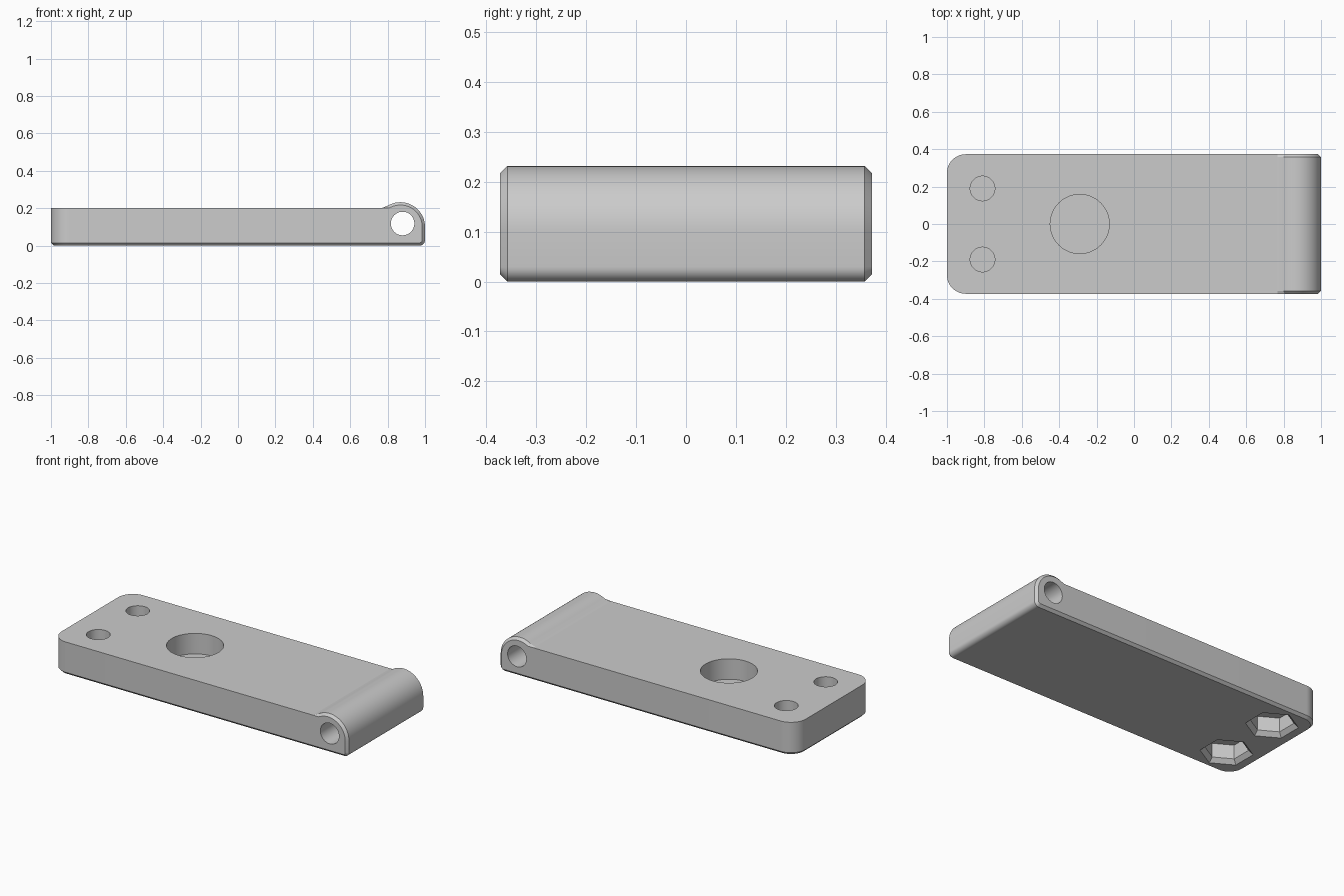
import bpy, bmesh
from math import radians, sin, cos, tau
from mathutils import Matrix

HALF, TOP, SEAM, CHAMFER = 0.373, 0.20, 0.767, 0.015

old = bpy.data.objects.get("Cube")
if old:
    bpy.data.objects.remove(old, do_unlink=True)

grey = bpy.data.materials.new("plain_grey")
grey.use_nodes = True
grey.diffuse_color = (0.6, 0.6, 0.6, 1)
grey.node_tree.nodes["Principled BSDF"].inputs["Base Color"].default_value = (0.6, 0.6, 0.6, 1)


def arc(cx, cy, r, start, end, steps=16):
    angles = [radians(start + (end - start) * i / steps) for i in range(steps + 1)]
    return [(cx + r * cos(a), cy + r * sin(a)) for a in angles]


def loft(name, rings):
    """Solid skinned through matching rings of points."""
    bm = bmesh.new()
    loops = [[bm.verts.new(p) for p in ring] for ring in rings]
    n = len(loops[0])
    for a, b in zip(loops, loops[1:]):
        for i in range(n):
            j = (i + 1) % n
            bm.faces.new((a[i], a[j], b[j], b[i]))
    bm.faces.new(loops[0])
    bm.faces.new(loops[-1])
    bmesh.ops.recalc_face_normals(bm, faces=bm.faces)
    mesh = bpy.data.meshes.new(name)
    bm.to_mesh(mesh)
    bm.free()
    mesh.materials.append(grey)
    obj = bpy.data.objects.new(name, mesh)
    bpy.context.collection.objects.link(obj)
    return obj


def prism(name, x, y, layers, sides, turn=0.0):
    """Upright cutter: layers are (height, radius) pairs."""
    return loft(name, [[(x + r * cos(tau * i / sides + turn), y + r * sin(tau * i / sides + turn), z)
                        for i in range(sides)] for z, r in layers])


def cut(obj, cutter):
    mod = obj.modifiers.new("cut", "BOOLEAN")
    mod.operation, mod.solver, mod.object = "DIFFERENCE", "EXACT", cutter
    bpy.context.view_layer.update()
    graph = bpy.context.evaluated_depsgraph_get()
    mesh = bpy.data.meshes.new_from_object(obj.evaluated_get(graph))
    obj.modifiers.clear()
    obj.data = mesh
    bpy.data.objects.remove(cutter, do_unlink=True)


# Plate: rounded outer corners, chamfered lower edge
def plate_outline(d):
    r, x, y = 0.1, -0.9, HALF - 0.1
    return ([(SEAM, HALF - d)] + arc(x, y, r - d, 90, 180)
            + arc(x, -y, r - d, 180, 270) + [(SEAM, d - HALF)])


plate = loft("plate", [[(x, y, z) for x, y in plate_outline(d)]
                       for z, d in ((0, CHAMFER), (CHAMFER, 0), (TOP, 0))])

# Blind round recess
cut(plate, prism("recess_cutter", -0.29, 0, ((0.075, 0.158), (0.3, 0.158)), 64))

# Screw holes above, flared hexagonal nut pockets below, thin web between
for side in (-1, 1):
    y = 0.19 * side
    cut(plate, prism("screw_cutter", -0.81, y, ((0.12, 0.066), (0.3, 0.066)), 48))
    cut(plate, prism("nut_cutter", -0.81, y, ((-0.02, 0.165), (0.025, 0.12), (0.11, 0.12)),
                     6, radians(90)))


# Hinge barrel: curved crown, rounded lower corner, chamfered ends
def barrel_outline(d):
    crown = [(x, max(z, TOP) if x < 0.85 else z) for x, z in arc(0.868, 0.1, 0.132 - d, 122, 0, 24)]
    return [(SEAM, TOP)] + crown + arc(0.97, 0.03, 0.03 - d, 0, -90, 8) + [(SEAM, d)]


barrel = loft("hinge_barrel", [[(x, y, z) for x, z in barrel_outline(d)] for y, d in (
    (-HALF, CHAMFER), (CHAMFER - HALF, 0), (HALF - CHAMFER, 0), (HALF, CHAMFER))])

# Pin hole through the barrel
pin = prism("pin_cutter", 0, 0, ((-0.5, 0.063), (0.5, 0.063)), 48)
pin.data.transform(Matrix.Translation((0.88, 0, 0.118)) @ Matrix.Rotation(radians(90), 4, "X"))
cut(barrel, pin)

# Join both parts, dropping the hidden walls at the seam
bm = bmesh.new()
for part in (plate, barrel):
    bm.from_mesh(part.data)
hidden = [f for f in bm.faces if all(abs(v.co.x - SEAM) < 0.0005 for v in f.verts)]
bmesh.ops.delete(bm, geom=hidden, context="FACES")
bmesh.ops.remove_doubles(bm, verts=bm.verts, dist=0.0002)
bm.to_mesh(plate.data)
bm.free()
bpy.data.objects.remove(barrel, do_unlink=True)
plate.name = "hinge_plate"

bpy.ops.object.select_all(action="DESELECT")
plate.select_set(True)
bpy.context.view_layer.objects.active = plate
bpy.ops.object.shade_smooth_by_angle(angle=radians(16))
